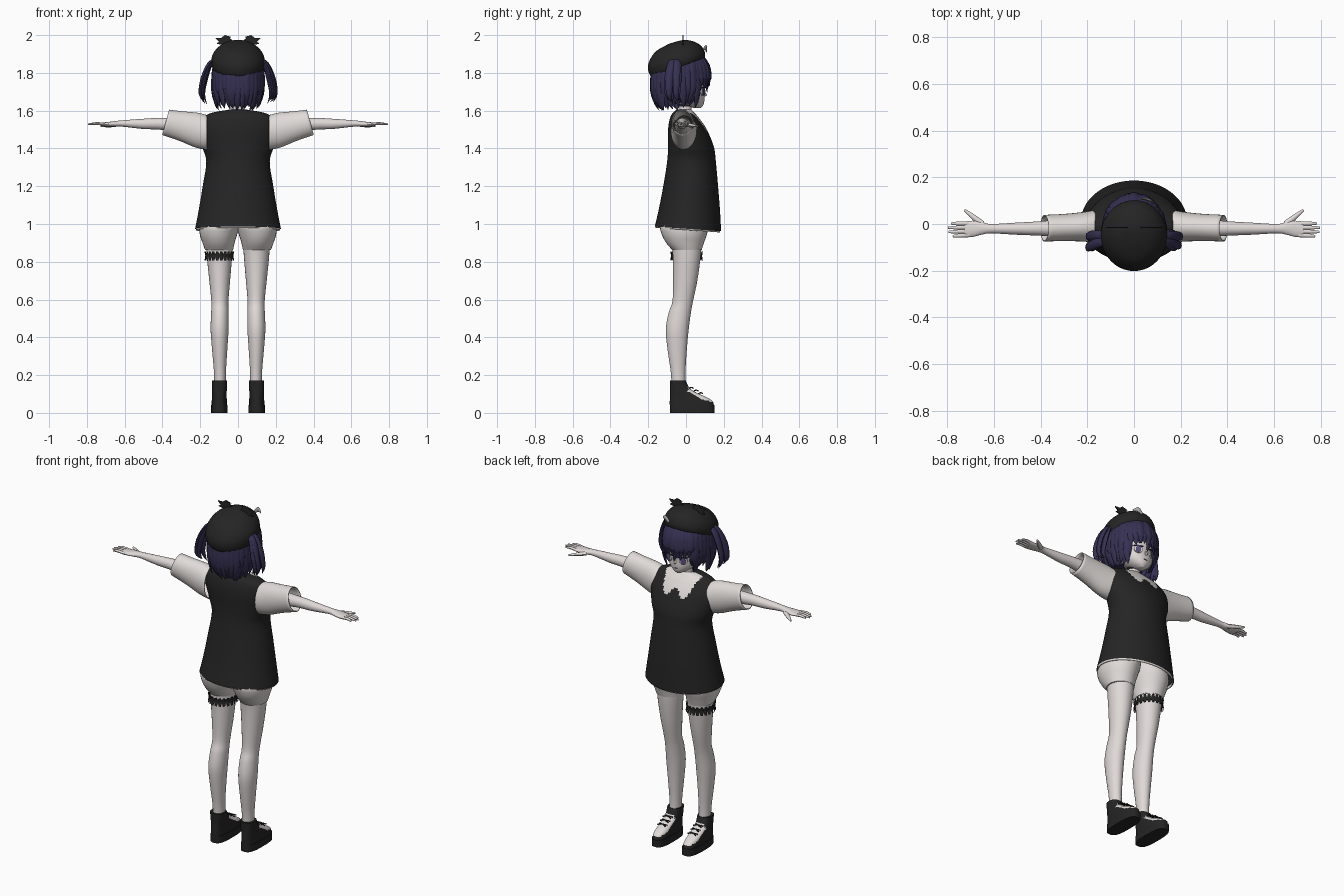
import bpy, bmesh, math, random
from mathutils import Vector as V

random.seed(4)
if "Cube" in bpy.data.objects:
    bpy.data.objects.remove(bpy.data.objects["Cube"])


def material(name, r, g, b):
    m = bpy.data.materials.new(name)
    m.use_nodes = True
    m.diffuse_color = (r, g, b, 1)
    m.node_tree.nodes["Principled BSDF"].inputs["Base Color"].default_value = (r, g, b, 1)
    return m


SKIN = material("pale skin", .74, .69, .68)
WHITE = material("off white cloth", .75, .71, .69)
BLACK = material("black cloth", .018, .018, .018)
HAIR = material("dark violet hair", .036, .03, .085)
GREY = material("pin grey", .45, .43, .42)
EYE = material("violet eye", .1, .08, .2)


# A ring is a centre with two half-axis vectors
def hz(z, x0, x1, y0, y1):
    return V(((x0 + x1) / 2, (y0 + y1) / 2, z)), V(((x1 - x0) / 2, 0, 0)), V((0, (y1 - y0) / 2, 0))


def vx(x, y0, y1, z0, z1):
    return V((x, (y0 + y1) / 2, (z0 + z1) / 2)), V((0, (y1 - y0) / 2, 0)), V((0, 0, (z1 - z0) / 2))


def blend(a, b, c, d, t):
    return .5 * (2 * b + (c - a) * t + (2 * a - 5 * b + 4 * c - d) * t * t + (3 * b - a - 3 * c + d) * t ** 3)


def loft(bm, rings, n=20, steps=4, cap=True, power=1):
    dense = []
    for i in range(len(rings) - 1):
        four = [rings[max(i - 1, 0)], rings[i], rings[i + 1], rings[min(i + 2, len(rings) - 1)]]
        for k in range(steps):
            dense.append([blend(*[r[j] for r in four], k / steps) for j in range(3)])
    dense.append(rings[-1])
    rows = []
    for c, u, v in dense:
        row = []
        for k in range(n):
            a = math.tau * k / n
            p, q = math.cos(a), math.sin(a)
            p, q = math.copysign(abs(p) ** power, p), math.copysign(abs(q) ** power, q)
            row.append(bm.verts.new(c + u * p + v * q))
        rows.append(row)
    for a, b in zip(rows, rows[1:]):
        for k in range(n):
            bm.faces.new((a[k], a[k - 1], b[k - 1], b[k]))
    if cap:
        bm.faces.new(rows[0])
        bm.faces.new(rows[-1])


def sweep(bm, points, widths, side, flat=1, n=8, steps=3):
    """Tapered strand along points; side is the wide direction."""
    rings = []
    for i, p in enumerate(points):
        t = (points[min(i + 1, len(points) - 1)] - points[max(i - 1, 0)]).normalized()
        s = (side - t * side.dot(t)).normalized()
        rings.append((p, s * widths[i], t.cross(s) * widths[i] * flat))
    loft(bm, rings, n, steps)


def finish(name, bm, mats, rule=None, thick=0):
    bmesh.ops.recalc_face_normals(bm, faces=bm.faces)
    if rule:
        for f in bm.faces:
            f.material_index = rule(f.calc_center_median(), f.normal)
    me = bpy.data.meshes.new(name)
    bm.to_mesh(me)
    bm.free()
    ob = bpy.data.objects.new(name, me)
    bpy.context.collection.objects.link(ob)
    for m in mats:
        me.materials.append(m)
    if thick:
        ob.modifiers.new("thickness", "SOLIDIFY").thickness = thick
    bpy.ops.object.select_all(action="DESELECT")
    ob.select_set(True)
    bpy.context.view_layer.objects.active = ob
    bpy.ops.object.shade_smooth_by_angle(angle=math.radians(45))
    return ob


def part(name, rings, mats, rule=None, thick=0, **kw):
    bm = bmesh.new()
    loft(bm, rings, **kw)
    return finish(name, bm, mats, rule, thick)


# Dress with a white shirt yoke showing at the face side
def yoke(c, n):
    dip = 1.51 + .02 * math.cos(c.x * 60) + max(0, abs(c.x) - .08) * 2
    return 1 if (c.y > .0 and c.z > dip) else 0


dress = part("dress", [hz(.975, -.227, .227, -.165, .186), hz(1.08, -.207, .207, -.142, .18),
                       hz(1.2, -.187, .187, -.12, .17), hz(1.33, -.168, .168, -.1, .158),
                       hz(1.41, -.19, .19, -.095, .147), hz(1.5, -.207, .207, -.095, .11),
                       hz(1.56, -.188, .188, -.085, .07), hz(1.588, -.14, .14, -.07, .045),
                       hz(1.605, -.05, .05, -.05, .03)], [BLACK, WHITE], yoke, n=96, steps=7, cap=False)
hem = part("shirt_hem", [hz(.968, -.222, .222, -.161, .181), hz(.985, -.222, .222, -.161, .181)],
           [WHITE], n=64, steps=1, cap=False, thick=.004)
for ob in (dress, hem):  # hem drops towards the face side
    for v in ob.data.vertices:
        v.co.z -= .07 * v.co.y * max(0, min(1, (1.3 - v.co.z) / .3))

# Neck, choker and head
part("neck", [hz(1.57, -.045, .045, -.045, .035), hz(1.61, -.034, .034, -.035, .03),
              hz(1.68, -.036, .036, -.035, .035)], [SKIN])
part("choker", [hz(1.622, -.037, .037, -.038, .035), hz(1.638, -.037, .037, -.038, .035)], [BLACK], steps=1)
part("head", [hz(1.613, -.012, .012, .045, .078), hz(1.63, -.045, .045, -.01, .092),
              hz(1.66, -.08, .08, -.06, .098), hz(1.7, -.1, .1, -.09, .098),
              hz(1.75, -.108, .108, -.1, .102), hz(1.82, -.105, .105, -.11, .095),
              hz(1.88, -.07, .07, -.08, .06), hz(1.9, -.01, .01, -.01, .01)], [SKIN], n=32)
nose = bmesh.new()
sweep(nose, [V((0, .096, 1.7)), V((0, .104, 1.682)), V((0, .095, 1.676))], [.003, .007, .003], V((1, 0, 0)))
finish("nose", nose, [SKIN])
part("mouth", [(V((0, y, 1.65)), V((.012, 0, 0)), V((0, 0, .002))) for y in (.093, .099)], [EYE], steps=1)

for s, tag in ((1, "left"), (-1, "right")):
    # Eyes as thin plates lying on the face, with a dark lash
    out, along = V((s * .42, .9, 0)), V((.9, -s * .42, 0))
    for name, z, w, h, m in (("eye_white", 1.7, .024, .02, WHITE), ("iris", 1.7, .015, .02, EYE),
                             ("lash", 1.721, .027, .004, HAIR)):
        c, d = V((s * .044, .087, z)), .007 if name == "eye_white" else .009
        part(f"{tag}_{name}", [(c, along * w, V((0, 0, h))), (c + out * d, along * w, V((0, 0, h)))], [m], steps=1)

    # Sleeve, arm and hand
    part(f"{tag}_sleeve", [(V((s * .165, -.01, 1.485)), V((0, .07, 0)), V((0, 0, .092))),
                           (V((s * .22, -.012, 1.497)), V((0, .063, 0)), V((s * -.005, 0, .092))),
                           (V((s * .3, -.015, 1.518)), V((0, .058, 0)), V((s * -.01, 0, .078))),
                           (V((s * .383, -.018, 1.538)), V((0, .057, 0)), V((s * -.018, 0, .067)))],
         [WHITE], n=32, cap=False, thick=.005)
    bm = bmesh.new()
    loft(bm, [vx(s * .2, -.06, .03, 1.47, 1.56), vx(s * .4, -.05, .012, 1.498, 1.562),
              vx(s * .5, -.046, .006, 1.503, 1.557), vx(s * .61, -.04, .0, 1.515, 1.549),
              vx(s * .65, -.045, .008, 1.515, 1.545), vx(s * .69, -.055, .014, 1.516, 1.54),
              vx(s * .725, -.055, .01, 1.519, 1.537)])
    for i in range(4):
        y, tip = .002 - i * .0165, (.782, .795, .793, .775)[i]
        sweep(bm, [V((s * .705, y, 1.528)), V((s * .75, y * 1.05, 1.532)), V((s * tip, y * 1.1, 1.527))],
              [.009, .0085, .005], V((0, 1, 0)), .85)
    sweep(bm, [V((s * .65, 0, 1.525)), V((s * .69, .032, 1.521)), V((s * .725, .06, 1.518))],
          [.014, .011, .005], V((0, 1, 0)), .85)
    finish(f"{tag}_arm", bm, [SKIN])

    # Bloomers and leg
    part(f"{tag}_bloomer", [hz(.862, s * .026, s * .174, -.072, .083), hz(.9, s * .018, s * .188, -.105, .095),
                            hz(.95, s * .003, s * .203, -.13, .112), hz(1.0, -s * .01, s * .2, -.135, .12),
                            hz(1.1, -s * .02, s * .15, -.09, .1)], [WHITE], n=32)
    part(f"{tag}_leg", [hz(.93, s * .026, s * .17, -.08, .085), hz(.83, s * .031, s * .165, -.07, .078),
                        hz(.7, s * .042, s * .152, -.068, .06), hz(.59, s * .051, s * .141, -.072, .037),
                        hz(.53, s * .05, s * .142, -.092, .026), hz(.44, s * .05, s * .145, -.107, .014),
                        hz(.33, s * .057, s * .137, -.097, .004), hz(.21, s * .064, s * .127, -.08, -.003),
                        hz(.1, s * .064, s * .127, -.075, .0)], [SKIN], n=28)

    # Chunky shoe: sole, two-colour upper, laces
    part(f"{tag}_sole", [hz(z, s * .055, s * .143, -.086, .15) for z in (0, .042)], [BLACK],
         n=40, steps=1, power=.7)
    part(f"{tag}_shoe", [hz(.04, s * .058, s * .14, -.086, .148), hz(.065, s * .059, s * .139, -.086, .138),
                         hz(.087, s * .06, s * .138, -.085, .1), hz(.105, s * .06, s * .138, -.084, .06),
                         hz(.13, s * .059, s * .137, -.084, .02), hz(.172, s * .058, s * .138, -.086, -.002)],
         [BLACK, WHITE], lambda c, n: int(c.y > .01 and c.z > .058 and n.z > .3 and c.z < .15), n=40, power=.75)
    laces = bmesh.new()
    for k in range(3):
        y, z = .028 + k * .025, .131 - k * .014
        for d in (-1, 1):
            sweep(laces, [V((s * .099 - .026, y - d * .01, z)), V((s * .099, y, z + .004)),
                          V((s * .099 + .026, y + d * .01, z))], [.004] * 3, V((0, 1, 0)), .8, 6, 2)
    finish(f"{tag}_laces", laces, [BLACK])

    # Side lock flaring out from under the hat
    bm = bmesh.new()
    for i in range(8):
        j, k = random.uniform(-.018, .018), random.uniform(-.035, .03)
        sweep(bm, [V((s * x, y + k * f, z)) for x, y, z, f in (
            (.1, -.055, 1.885, .2), (.145 + j * .5, -.06, 1.85, .6), (.175 + j, -.068, 1.77, 1),
            (.188 + j, -.07, 1.69, 1), (.172 + j, -.062, 1.63 + abs(k), 1.1))],
              [.012, .02, .019, .014, .002], V((0, 1, 0)), .5)
    finish(f"{tag}_side_lock", bm, [HAIR])

# Hair: an under-cap and rings of tapered strands, short over the face
part("hair_cap", [hz(1.65, -.085, .085, -.14, -.0), hz(1.7, -.112, .112, -.16, .03),
                  hz(1.77, -.122, .122, -.165, .07), hz(1.83, -.122, .122, -.16, .098),
                  hz(1.89, -.085, .085, -.12, .08), hz(1.92, -.02, .02, -.05, .02)], [HAIR], n=32)
bm = bmesh.new()
for layer in range(2):
    for i in range(34):
        a = math.tau * (i + layer * .5) / 34
        front = min(a, math.tau - a)
        size = 1 - .05 * layer + random.uniform(-.02, .02)
        if front < .75:
            low = random.uniform(1.695, 1.735)
        else:
            low = random.uniform(1.6, 1.65) if front > 1.4 else random.uniform(1.615, 1.66)
        tuck = 1 if front < .75 else random.uniform(.72, .88)
        turn = random.uniform(-.12, .12)

        def at(z, r, da=0):
            return V((math.sin(a + da) * .132 * r * size, -.03 + math.cos(a + da) * .152 * r * size, z))
        sweep(bm, [at(1.9, .7), at(1.84, .95), at(.45 * 1.84 + .55 * low, 1.02), at(low + .03, .5 + tuck / 2, turn / 2),
                   at(low, tuck, turn)], [.016, .022, .021, .013, .002],
              V((math.cos(a), -math.sin(a), 0)), .4)
finish("hair_strands", bm, [HAIR])

# Beret tilted up towards the face
tilt = math.radians(22)
fwd, up = V((0, math.cos(tilt), math.sin(tilt))), V((0, -math.sin(tilt), math.cos(tilt)))
base = V((0, -.038, 1.83))
part("beret", [(base + up * h, V((.9 * r, 0, 0)), fwd * r) for h, r in (
    (-.008, .12), (-.004, .146), (.025, .158), (.065, .15), (.1, .12), (.125, .075), (.134, .006))],
     [BLACK], n=40)

# Ragged ear trims, pin on the beret
for s, tag in ((1, "left"), (-1, "right")):
    bm = bmesh.new()
    outline = ((.02, 1.965), (.045, 1.985), (.035, 1.99), (.07, 2.0), (.09, 1.985), (.12, 1.985), (.1, 1.965),
               (.115, 1.955), (.07, 1.945))
    f = bm.faces.new([bm.verts.new((s * x, -.018, z)) for x, z in outline])
    top = bmesh.ops.extrude_face_region(bm, geom=[f])["geom"]
    bmesh.ops.translate(bm, verts=[g for g in top if isinstance(g, bmesh.types.BMVert)], vec=(0, .006, 0))
    finish(f"{tag}_ear_trim", bm, [BLACK])
bm = bmesh.new()
sweep(bm, [V((.035, .108, 1.915)), V((.06, .105, 1.935)), V((.085, .092, 1.925))], [.009, .014, .005], V((0, 0, 1)), .4)
finish("hat_pin", bm, [GREY])

# Ruffled garter on one thigh
part("garter", [hz(z, -.17, -.028, -.076, .083) for z in (.822, .842)], [BLACK], n=28, steps=1)
bm = bmesh.new()
for i in range(22):
    a = math.tau * i / 22
    d = V((math.cos(a), math.sin(a), 0))
    c = V((-.099 + d.x * .071, .003 + d.y * .079, .832))
    for h in (-.026, .022):
        sweep(bm, [c, c + d * .006 + V((0, 0, h))], [.012, .006], V((-d.y, d.x, 0)), .3, 6, 1)
finish("garter_ruffle", bm, [BLACK])
